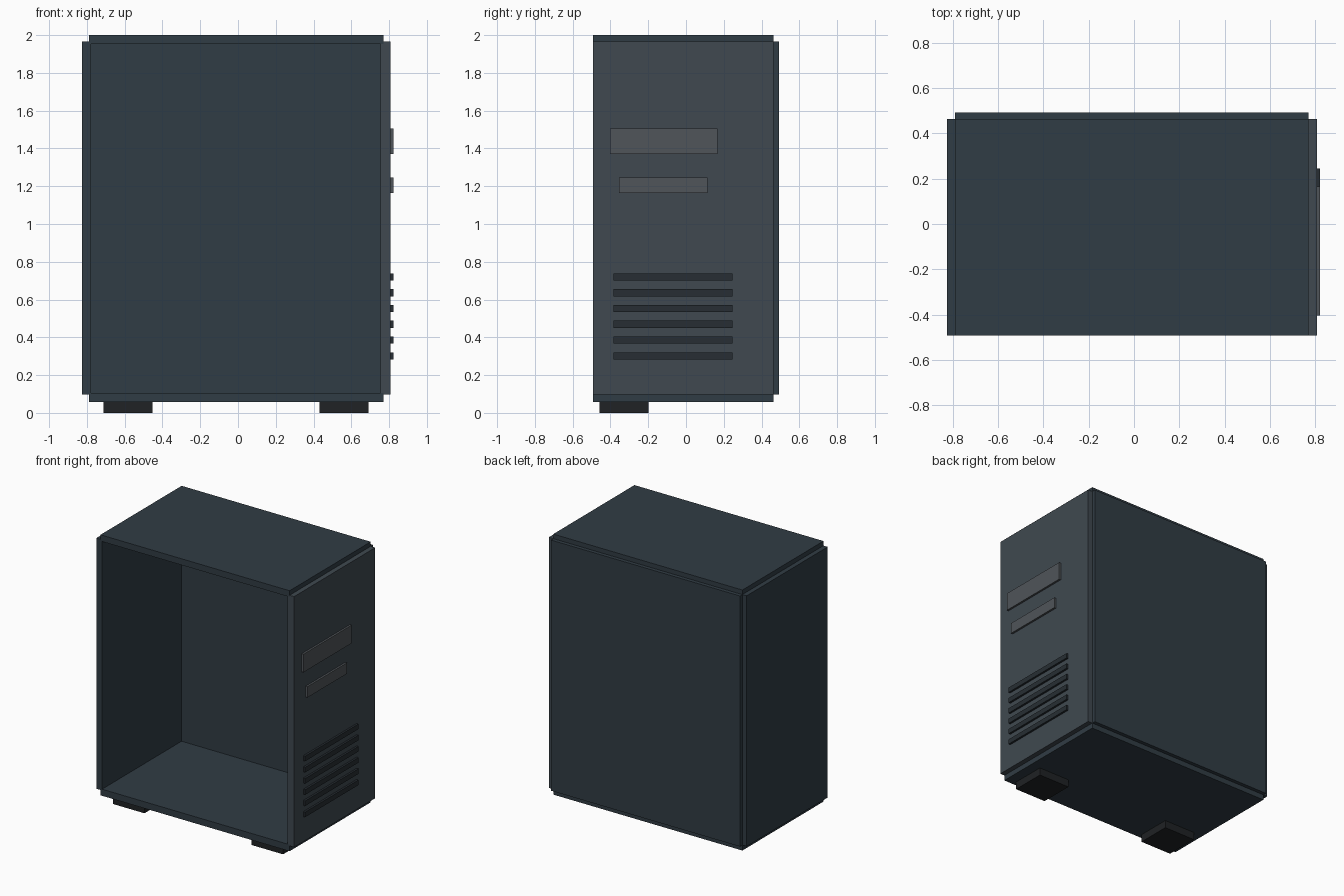
import bpy
import bmesh

if "Cube" in bpy.data.objects:
    bpy.data.objects.remove(bpy.data.objects["Cube"])


def material(name, rgb):
    m = bpy.data.materials.new(name)
    m.diffuse_color = (*rgb, 1)
    m.use_nodes = True
    m.node_tree.nodes["Principled BSDF"].inputs["Base Color"].default_value = m.diffuse_color
    return m


def box(name, x, y, z, mat):
    """Box spanning the given (min, max) ranges."""
    bm = bmesh.new()
    bmesh.ops.create_cube(bm, size=1)
    for v in bm.verts:
        v.co = [(lo + hi) / 2 + c * (hi - lo) for c, (lo, hi) in zip(v.co, (x, y, z))]
    me = bpy.data.meshes.new(name)
    bm.to_mesh(me)
    bm.free()
    me.materials.append(mat)
    ob = bpy.data.objects.new(name, me)
    bpy.context.collection.objects.link(ob)
    return ob


case = material("case_steel", (0.03, 0.045, 0.058))
face = material("face_plate", (0.05, 0.066, 0.08))
bay = material("drive_bay", (0.08, 0.09, 0.1))
dark = material("vent_dark", (0.02, 0.027, 0.033))
rubber = material("foot_rubber", (0.014, 0.016, 0.018))

# Case panels, front side left open
depth = (-0.492, 0.464)
wall_z = (0.097, 1.966)
box("top_panel", (-0.79, 0.77), depth, (1.953, 2.0), case)
box("bottom_panel", (-0.79, 0.77), depth, (0.057, 0.106), case)
box("back_panel", (-0.79, 0.77), (0.445, 0.492), wall_z, case)
box("rear_end_panel", (-0.825, -0.777), depth, wall_z, case)
box("face_panel", (0.755, 0.807), depth, wall_z, face)

# Drive bay covers on the face panel
raised = (0.79, 0.822)
box("upper_drive_bay", raised, (-0.403, 0.166), (1.371, 1.506), bay)
box("lower_drive_bay", raised, (-0.356, 0.113), (1.165, 1.246), bay)

# Ventilation slats
for i in range(6):
    z = 0.302 + i * 0.0835
    box(f"vent_slat_{i + 1}", raised, (-0.383, 0.245), (z - 0.019, z + 0.019), dark)

# Feet under the open side
for side, x in (("left", -0.582), ("right", 0.562)):
    box(f"{side}_foot", (x - 0.13, x + 0.13), (-0.457, -0.198), (0, 0.07), rubber)
